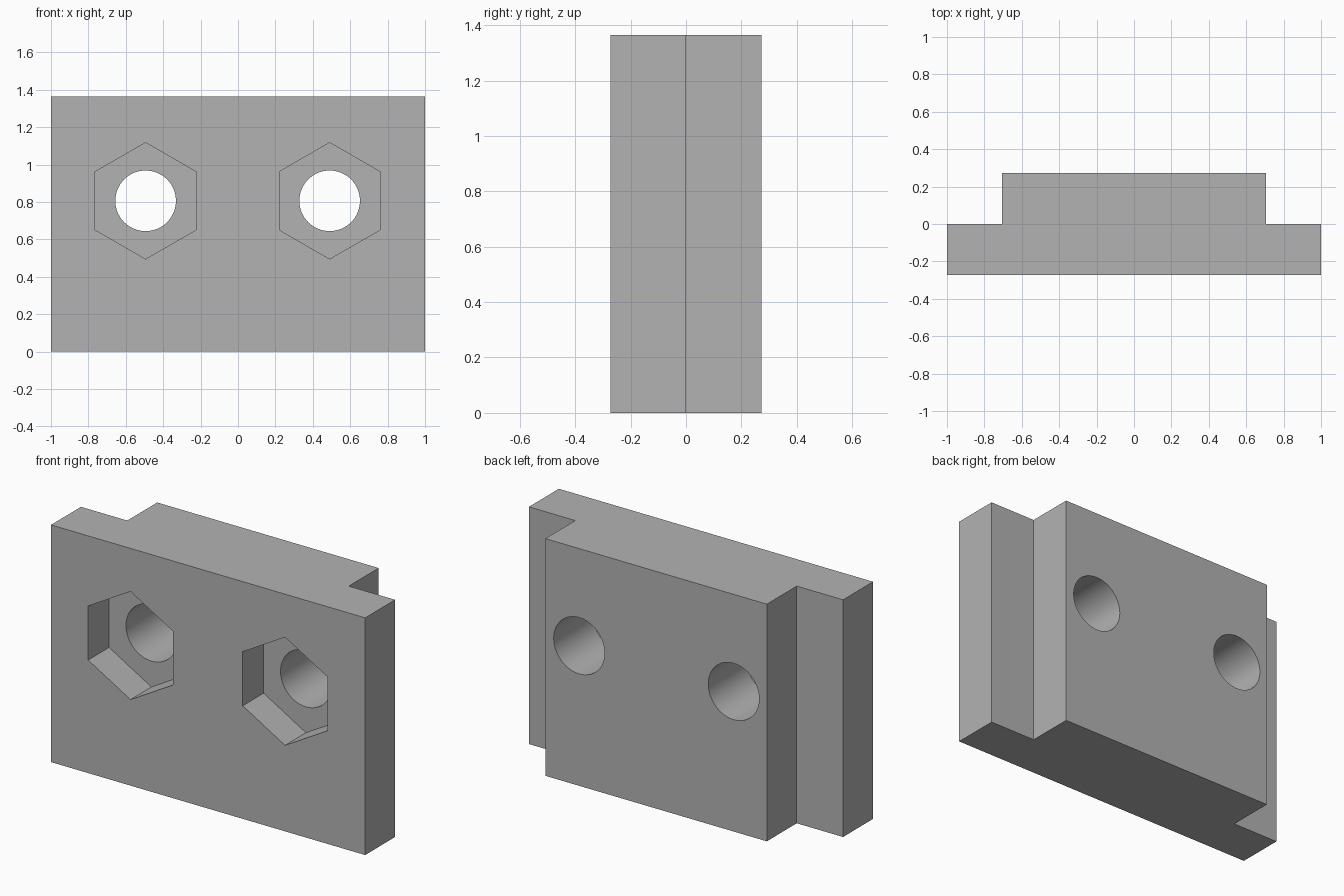
import bpy, bmesh, math

old = bpy.data.objects.get("Cube")
if old:
    bpy.data.objects.remove(old, do_unlink=True)

HEIGHT, HALF_DEPTH, STEP = 1.365, 0.272, 0.705
HOLE_Z = 0.806

grey = bpy.data.materials.new("plain grey")
grey.use_nodes = True
colour = (0.45, 0.45, 0.45, 1)
grey.diffuse_color = colour
grey.node_tree.nodes["Principled BSDF"].inputs["Base Color"].default_value = colour


def prism(name, outline, direction):
    """Extrude a flat outline along a direction into a closed solid."""
    bm = bmesh.new()
    face = bm.faces.new([bm.verts.new(p) for p in outline])
    new = bmesh.ops.extrude_face_region(bm, geom=[face])["geom"]
    bmesh.ops.translate(bm, vec=direction,
                        verts=[v for v in new if isinstance(v, bmesh.types.BMVert)])
    bmesh.ops.recalc_face_normals(bm, faces=bm.faces)
    mesh = bpy.data.meshes.new(name)
    bm.to_mesh(mesh)
    bm.free()
    mesh.materials.append(grey)
    obj = bpy.data.objects.new(name, mesh)
    bpy.context.collection.objects.link(obj)
    return obj


def cutter(name, x, radius, sides, y0, y1):
    """Upright polygon with a point at the top, running along y."""
    angles = [math.tau * i / sides for i in range(sides)]
    ring = [(x + radius * math.sin(a), y0, HOLE_Z + radius * math.cos(a)) for a in angles]
    obj = prism(name, ring, (0, y1 - y0, 0))
    obj.hide_render = True
    return obj


# Stepped block: wide front plate with a narrower raised back
half = [(1, -HALF_DEPTH), (1, 0), (STEP, 0), (STEP, HALF_DEPTH)]
profile = half + [(-x, y) for x, y in reversed(half)]
block = prism("stepped_block", [(x, y, 0) for x, y in profile], (0, 0, HEIGHT))

# Hexagonal nut pockets in the front and round bolt holes right through
cutters = []
for side, x in (("right", -0.494), ("left", 0.49)):
    cutters.append(cutter(side + "_nut_pocket", x, 0.311, 6, -0.5, -HALF_DEPTH + 0.19))
    cutters.append(cutter(side + "_bolt_hole", x, 0.162, 64, -0.5, 0.5))
for tool in cutters:
    mod = block.modifiers.new(tool.name, 'BOOLEAN')
    mod.operation = 'DIFFERENCE'
    mod.solver = 'EXACT'
    mod.object = tool

# Apply the cuts, then remove the tools
bpy.ops.object.select_all(action='DESELECT')
bpy.context.view_layer.objects.active = block
block.select_set(True)
for mod in list(block.modifiers):
    bpy.ops.object.modifier_apply(modifier=mod.name)
for tool in cutters:
    bpy.data.objects.remove(tool, do_unlink=True)

bpy.ops.object.shade_smooth_by_angle(angle=math.radians(30))
